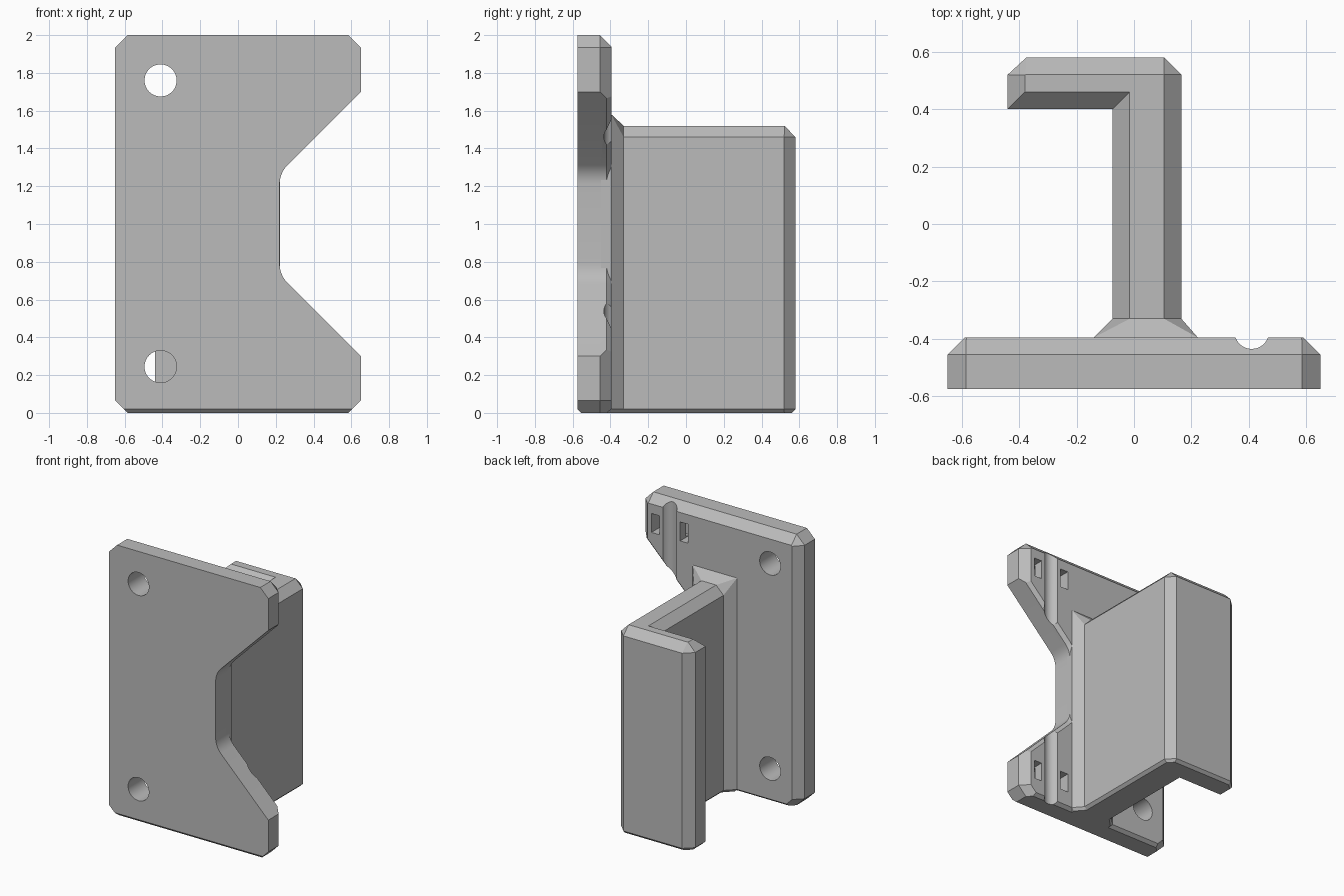
import bpy, bmesh, math
from mathutils import Vector

if "Cube" in bpy.data.objects:
    bpy.data.objects.remove(bpy.data.objects["Cube"])

grey = bpy.data.materials.new("matte_grey")
grey.use_nodes = True
grey.diffuse_color = (0.5, 0.5, 0.5, 1)
grey.node_tree.nodes["Principled BSDF"].inputs["Base Color"].default_value = (0.5, 0.5, 0.5, 1)


def finish(name, bm):
    bmesh.ops.recalc_face_normals(bm, faces=bm.faces)
    mesh = bpy.data.meshes.new(name)
    bm.to_mesh(mesh)
    bm.free()
    mesh.materials.append(grey)
    obj = bpy.data.objects.new(name, mesh)
    bpy.context.collection.objects.link(obj)
    return obj


def activate(obj):
    bpy.ops.object.select_all(action="DESELECT")
    obj.select_set(True)
    bpy.context.view_layer.objects.active = obj


def inset(points, dists):
    """Move each edge of a counter-clockwise outline inward by its own distance."""
    n = len(points)
    p = [Vector(q) for q in points]
    normals = []
    for i in range(n):
        d = (p[(i + 1) % n] - p[i]).normalized()
        normals.append(Vector((-d.y, d.x)))
    out = []
    for i in range(n):
        a, b = normals[i - 1], normals[i]
        da, db = dists[i - 1], dists[i]
        det = a.x * b.y - a.y * b.x
        out.append(p[i] + Vector((da * b.y - db * a.y, a.x * db - b.x * da)) / det)
    return out


def loft(name, rings):
    bm = bmesh.new()
    loops = [[bm.verts.new(co) for co in ring] for ring in rings]
    for lo, hi in zip(loops, loops[1:]):
        for i in range(len(lo)):
            j = (i + 1) % len(lo)
            bm.faces.new((lo[i], lo[j], hi[j], hi[i]))
    bm.faces.new(loops[0])
    bm.faces.new(loops[-1])
    return finish(name, bm)


def box(name, x0, x1, y0, y1, z0, z1):
    return loft(name, [[(x0, y0, z), (x1, y0, z), (x1, y1, z), (x0, y1, z)] for z in (z0, z1)])


def cylinder(name, radius, centre, depth, along_y):
    ring = [(radius * math.cos(math.tau * i / 48), radius * math.sin(math.tau * i / 48)) for i in range(48)]
    c = Vector(centre)
    if along_y:
        return loft(name, [[c + Vector((u, s, v)) for u, v in ring] for s in (-depth, depth)])
    return loft(name, [[c + Vector((u, v, s)) for u, v in ring] for s in (-depth, depth)])


def cut(target, cutter):
    mod = target.modifiers.new("cut", "BOOLEAN")
    mod.operation = "DIFFERENCE"
    mod.solver = "EXACT"
    mod.object = cutter
    activate(target)
    bpy.ops.object.modifier_apply(modifier=mod.name)
    bpy.data.objects.remove(cutter)


# Mounting plate outline with a rounded notch on its left edge
def arc(z, start, end):
    angles = [math.radians(start + (end - start) * i / 5) for i in range(6)]
    return [(0.365 + 0.145 * math.cos(a), z + 0.145 * math.sin(a)) for a in angles]


outline = [(-0.585, 0), (0.585, 0), (0.65, 0.065), (0.65, 0.3)]
outline += arc(0.79, 225, 180) + arc(1.21, 180, 135)
outline += [(0.65, 1.7), (0.65, 1.935), (0.585, 2), (-0.585, 2), (-0.65, 1.935), (-0.65, 0.065)]
edge_kinds = ["bottom", "corner", "side"] + ["notch"] * 13 + ["side", "corner"] * 3


def plate_ring(y, side=0, corner=0, notch=0, bottom=0):
    amount = dict(side=side, corner=corner, notch=notch, bottom=bottom)
    return [(p.x, y, p.y) for p in inset(outline, [amount[k] for k in edge_kinds])]


plate = loft("mounting_plate", [
    plate_ring(-0.575, bottom=0.02),
    plate_ring(-0.555),
    plate_ring(-0.455),
    plate_ring(-0.42, side=0.035, corner=0.025),
    plate_ring(-0.395, side=0.06, corner=0.043, notch=0.025, bottom=0.02),
])

# Screw holes, cable groove and strap slots joined behind the groove
for z in (0.245, 1.76):
    cut(plate, cylinder("hole_cutter", 0.085, (-0.41, -0.5, z), 0.3, True))
cut(plate, cylinder("groove_cutter", 0.06, (0.41, -0.375, 1), 1.2, False))
for z in (0.2, 1.8):
    for x in (0.293, 0.527):
        cut(plate, box("slot_cutter", x - 0.032, x + 0.032, -0.51, -0.3, z - 0.07, z + 0.07))
    cut(plate, box("tunnel_cutter", 0.3, 0.52, -0.505, -0.465, z - 0.065, z + 0.065))

# Hook: web and lip in one L-shaped profile, chamfered above and below
profile = [(-0.075, -0.45), (0.165, -0.45), (0.165, 0.52), (0.105, 0.58),
           (-0.375, 0.58), (-0.44, 0.52), (-0.44, 0.4), (-0.075, 0.4)]


def hook_ring(z, d):
    dists = [0, d, 0.7 * d, d, 0.7 * d, d, d, d]
    return [(p.x, p.y, z) for p in inset(profile, dists)]


hook = loft("hook", [hook_ring(0, 0.02), hook_ring(0.02, 0), hook_ring(1.46, 0), hook_ring(1.52, 0.06)])


# Flared root where the hook meets the plate
def section(y, x0, x1, top, chamfer):
    return [(x0, y, 0.02), (x0 + 0.02, y, 0), (x1 - 0.02, y, 0), (x1, y, 0.02),
            (x1, y, top - chamfer), (x1 - chamfer, y, top),
            (x0 + chamfer, y, top), (x0, y, top - chamfer)]


bm = bmesh.new()
points = section(-0.33, -0.075, 0.165, 1.52, 0.06)
points += section(-0.395, -0.14, 0.222, 1.58, 0.001) + section(-0.45, -0.14, 0.222, 1.58, 0.001)
bmesh.ops.convex_hull(bm, input=[bm.verts.new(p) for p in points])
root = finish("hook_root", bm)

for obj in (plate, hook, root):
    activate(obj)
    bpy.ops.object.shade_smooth_by_angle(angle=math.radians(15))
